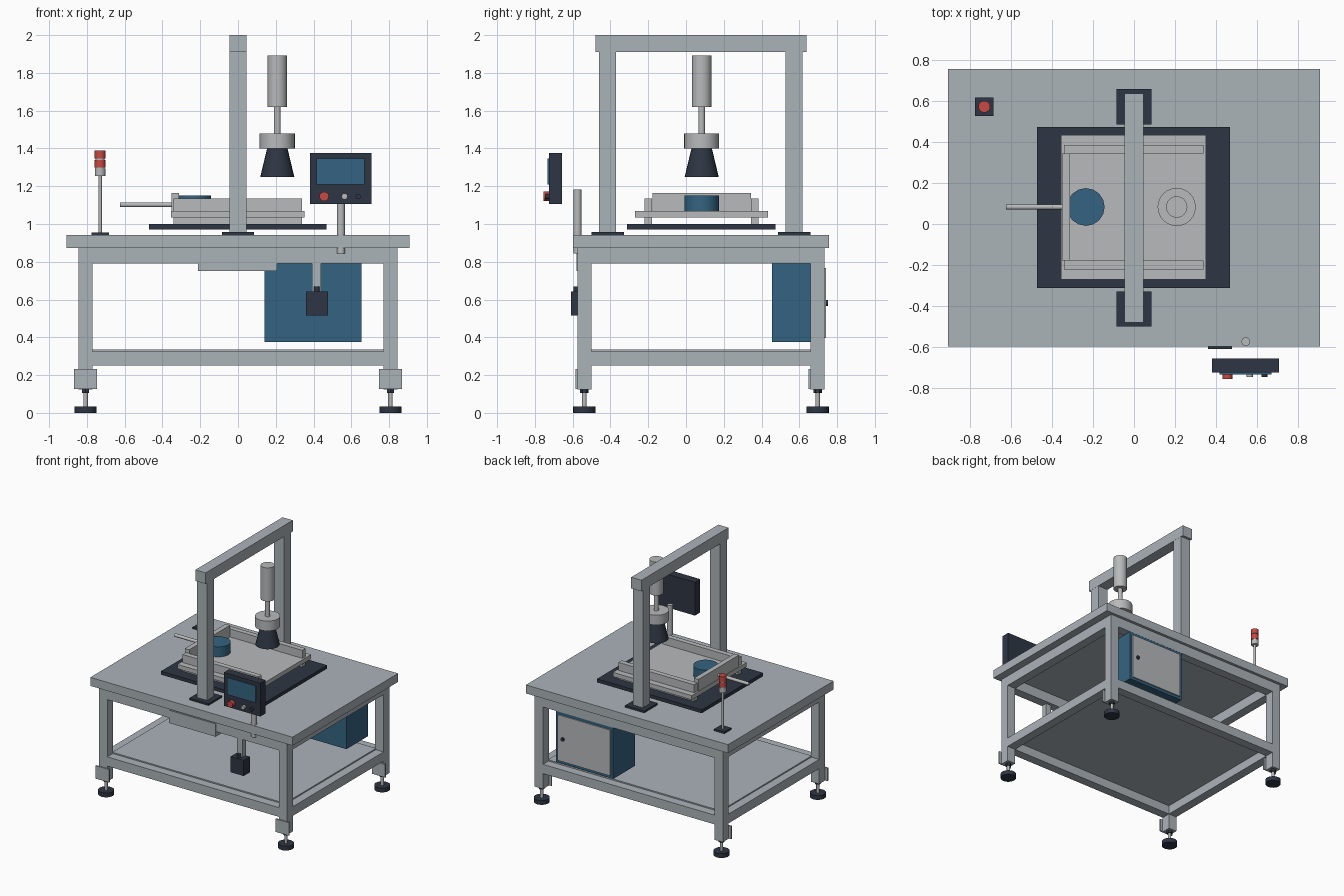
import bpy, bmesh, math
from mathutils import Matrix

if "Cube" in bpy.data.objects:
    bpy.data.objects.remove(bpy.data.objects["Cube"])


def colour(name, r, g, b):
    # sRGB 0-255 to linear
    m = bpy.data.materials.new(name)
    lin = [((c / 255 + 0.055) / 1.055) ** 2.4 for c in (r, g, b)]
    m.diffuse_color = (*lin, 1)
    m.use_nodes = True
    m.node_tree.nodes["Principled BSDF"].inputs["Base Color"].default_value = m.diffuse_color
    return m


FRAME = colour("frame_grey", 171, 179, 185)
SILVER = colour("silver", 184, 186, 187)
DARK = colour("dark_slate", 46, 54, 67)
BLUE = colour("steel_blue", 52, 100, 129)
RED = colour("signal_red", 200, 72, 66)


def finish(name, bm, mat):
    me = bpy.data.meshes.new(name)
    bm.to_mesh(me)
    bm.free()
    me.materials.append(mat)
    ob = bpy.data.objects.new(name, me)
    bpy.context.collection.objects.link(ob)
    return ob


def box(name, x, y, z, mat):
    """Box from (min, max) ranges."""
    bm = bmesh.new()
    bmesh.ops.create_cube(bm, size=1)
    for v in bm.verts:
        v.co = [r[0] + (c + 0.5) * (r[1] - r[0]) for c, r in zip(v.co, (x, y, z))]
    return finish(name, bm, mat)


def rod(name, centre, r, span, mat, axis="Z", r2=None, sides=24):
    """Cylinder or cone along an axis; centre holds the other two coordinates."""
    bm = bmesh.new()
    bmesh.ops.create_cone(bm, cap_ends=True, segments=sides, radius1=r,
                          radius2=r if r2 is None else r2, depth=span[1] - span[0])
    mid = (span[0] + span[1]) / 2
    a, b = centre
    if axis == "Z":
        mtx = Matrix.Translation((a, b, mid))
    elif axis == "X":
        mtx = Matrix.Translation((mid, a, b)) @ Matrix.Rotation(math.pi / 2, 4, "Y")
    else:
        mtx = Matrix.Translation((a, mid, b)) @ Matrix.Rotation(-math.pi / 2, 4, "X")
    bm.transform(mtx)
    if sides > 12:
        for f in bm.faces:
            f.smooth = len(f.verts) == 4
        for e in bm.edges:
            e.smooth = all(f.smooth for f in e.link_faces)
    return finish(name, bm, mat)


# Table top
box("table_top", (-0.907, 0.907), (-0.597, 0.757), (0.873, 0.942), FRAME)

# Legs with bracket plates and levelling feet
for sx, side in ((-1, "left"), (1, "right")):
    for y, end in ((-0.538, "front"), (0.697, "back")):
        x, tag = sx * 0.807, f"{end}_{side}"
        box("leg_" + tag, (x - 0.037, x + 0.037), (y - 0.037, y + 0.037), (0.125, 0.873), FRAME)
        box("leg_plate_" + tag, (x - 0.06, x + 0.06), (y - 0.048, y - 0.037), (0.127, 0.232), FRAME)
        rod("foot_pad_" + tag, (x, y), 0.059, (0, 0.035), DARK)
        rod("foot_stem_" + tag, (x, y), 0.012, (0.035, 0.125), SILVER, sides=16)
        rod("foot_nut_" + tag, (x, y), 0.022, (0.105, 0.125), DARK, sides=6)

# Upper and lower rails
for z, level in (((0.79, 0.873), "upper"), ((0.25, 0.325), "lower")):
    for y, end in ((-0.538, "front"), (0.697, "back")):
        box(f"{level}_rail_{end}", (-0.77, 0.77), (y - 0.037, y + 0.037), z, FRAME)
    for x, end in ((-0.807, "left"), (0.807, "right")):
        box(f"{level}_rail_{end}", (x - 0.037, x + 0.037), (-0.501, 0.66), z, FRAME)
box("shelf", (-0.775, 0.775), (-0.505, 0.664), (0.322, 0.335), FRAME)

# Gantry
for y, end in ((-0.415, "front"), (0.572, "back")):
    box("gantry_base_" + end, (-0.086, 0.086), (y - 0.086, y + 0.086), (0.942, 0.957), DARK)
    box("gantry_post_" + end, (-0.045, 0.045), (y - 0.045, y + 0.045), (0.957, 1.91), FRAME)
box("gantry_beam", (-0.046, 0.046), (-0.48, 0.637), (1.91, 2.0), FRAME)

# Fixture: mat, runners, tray and walls
box("mat", (-0.472, 0.468), (-0.313, 0.473), (0.972, 1.0), DARK)
box("tray", (-0.356, 0.352), (-0.27, 0.435), (1.035, 1.07), SILVER)
for y, end in ((-0.2, "front"), (0.364, "back")):
    box("runner_" + end, (-0.342, 0.338), (y - 0.021, y + 0.021), (1.0, 1.035), SILVER)
    box("tray_wall_" + end, (-0.342, 0.338), (y - 0.021, y + 0.021), (1.07, 1.135), SILVER)
box("tray_end_wall", (-0.352, -0.312), (-0.178, 0.343), (1.07, 1.165), SILVER)
rod("push_rod", (0.083, 1.102), 0.013, (-0.625, -0.35), SILVER, "X", sides=16)
rod("workpiece", (-0.235, 0.083), 0.092, (1.07, 1.152), BLUE, sides=16)

# Press head
head = (0.208, 0.083)
rod("press_cylinder", head, 0.052, (1.62, 1.893), SILVER)
rod("press_shaft", head, 0.018, (1.475, 1.625), SILVER, sides=16)
rod("press_collar", head, 0.093, (1.4, 1.48), SILVER)
rod("press_nozzle", head, 0.09, (1.25, 1.4), DARK, r2=0.054)

# Signal light
lamp = (-0.73, 0.572)
box("signal_base", (-0.776, -0.684), (0.527, 0.617), (0.942, 0.956), DARK)
rod("signal_pole", lamp, 0.009, (0.956, 1.255), SILVER, sides=12)
rod("signal_body", lamp, 0.028, (1.255, 1.295), SILVER, sides=16)
rod("signal_core", lamp, 0.024, (1.295, 1.35), SILVER, sides=16)
rod("signal_lower_lamp", lamp, 0.029, (1.3, 1.34), RED, sides=16)
rod("signal_upper_lamp", lamp, 0.029, (1.347, 1.388), RED, sides=16)

# Control panel with screen and buttons
rod("panel_pole", (0.545, -0.574), 0.021, (0.843, 1.183), SILVER)
box("panel_body", (0.38, 0.708), (-0.725, -0.657), (1.105, 1.375), DARK)
box("panel_screen", (0.416, 0.67), (-0.734, -0.725), (1.209, 1.346), BLUE)
rod("stop_button", (0.456, 1.146), 0.025, (-0.755, -0.725), RED, "Y", sides=16)
rod("start_button", (0.564, 1.146), 0.016, (-0.747, -0.725), SILVER, "Y", sides=16)
rod("mode_button", (0.636, 1.146), 0.014, (-0.745, -0.725), DARK, "Y", sides=16)

# Drawer front and hanging switch box
box("drawer", (-0.212, 0.206), (-0.58, -0.5), (0.751, 0.855), FRAME)
box("switch_bar", (0.392, 0.44), (-0.57, -0.525), (0.64, 0.79), FRAME)
box("switch_box", (0.36, 0.477), (-0.609, -0.53), (0.516, 0.643), DARK)
rod("switch_knob", (0.417, -0.58), 0.015, (0.643, 0.668), DARK, sides=16)

# Electrical cabinet
box("cabinet", (0.14, 0.655), (0.455, 0.733), (0.375, 0.79), BLUE)
box("cabinet_door", (0.162, 0.633), (0.733, 0.742), (0.397, 0.768), SILVER)
rod("cabinet_knob", (0.585, 0.582), 0.015, (0.742, 0.753), DARK, "Y", sides=16)
